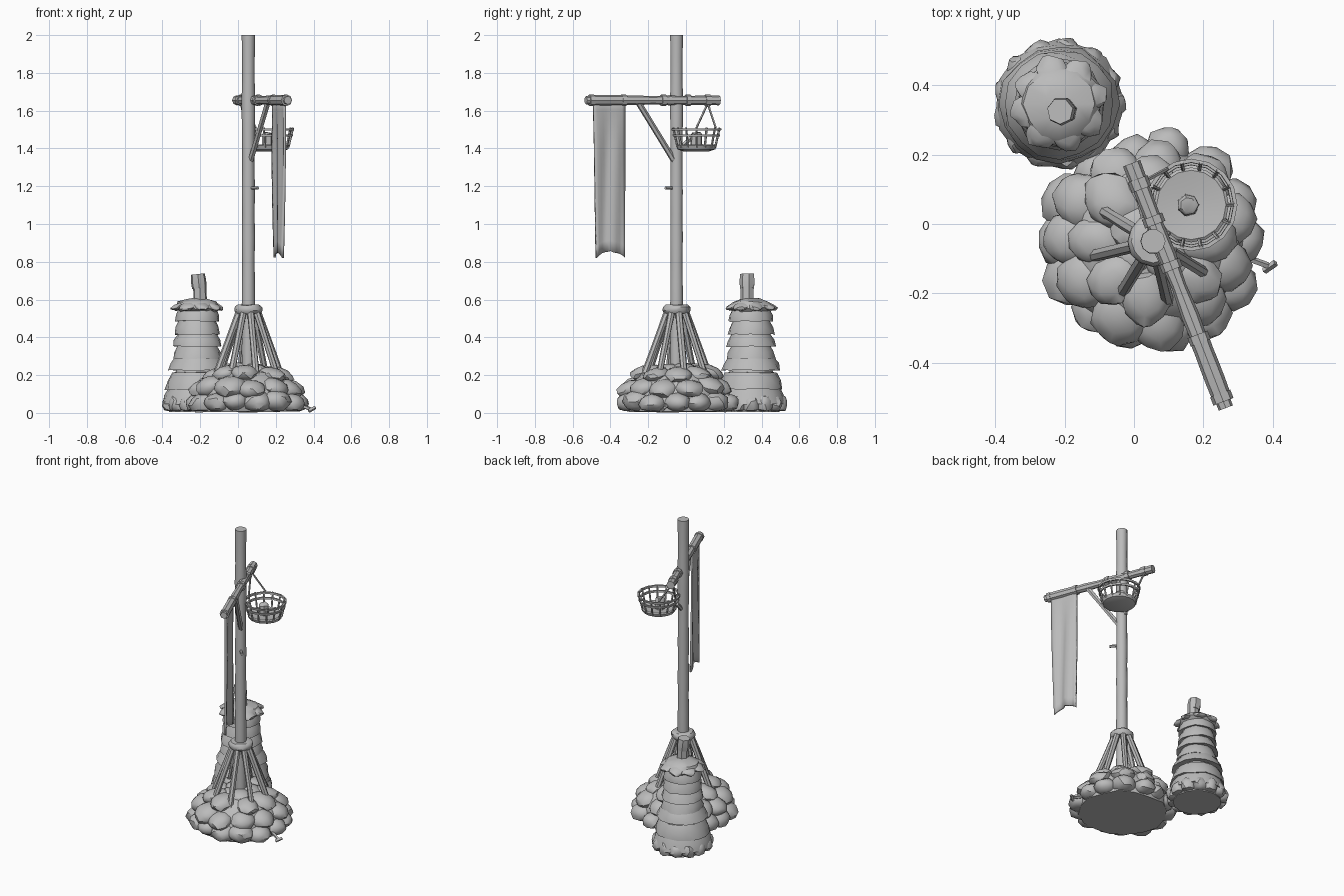
import bpy, bmesh, math, random
from mathutils import Vector, Matrix

if "Cube" in bpy.data.objects:
    bpy.data.objects.remove(bpy.data.objects["Cube"])

random.seed(7)
grey = bpy.data.materials.new("plain_grey")
grey.diffuse_color = (0.5, 0.5, 0.5, 1)
grey.use_nodes = True
grey.node_tree.nodes["Principled BSDF"].inputs["Base Color"].default_value = grey.diffuse_color
PX, PY = 0.055, -0.05          # post axis
BX, BY = 0.165, 0.055          # basket axis
TX, TY = -0.215, 0.345         # tiered stack axis


def finish(name, bm, angle=40):
    bmesh.ops.recalc_face_normals(bm, faces=bm.faces)
    me = bpy.data.meshes.new(name)
    bm.to_mesh(me)
    bm.free()
    ob = bpy.data.objects.new(name, me)
    bpy.context.collection.objects.link(ob)
    me.materials.append(grey)
    bpy.ops.object.select_all(action='DESELECT')
    ob.select_set(True)
    bpy.context.view_layer.objects.active = ob
    bpy.ops.object.shade_smooth_by_angle(angle=math.radians(angle))
    return ob


def lathe(bm, cx, cy, profile, n, jitter=0.0, closed=False):
    """Revolve (radius, z) points round a vertical axis, capping open ends."""
    rings = []
    for r, z in profile:
        ring = []
        for i in range(n):
            a = math.tau * i / n
            k = r * (1 + random.uniform(-jitter, jitter))
            dz = random.uniform(-jitter, jitter) * 0.1
            ring.append(bm.verts.new((cx + k * math.cos(a), cy + k * math.sin(a), max(0, z + dz))))
        rings.append(ring)
    pairs = list(zip(rings, rings[1:]))
    if closed:
        pairs.append((rings[-1], rings[0]))
    for a, b in pairs:
        for i in range(n):
            j = (i + 1) % n
            bm.faces.new((a[i], a[j], b[j], b[i]))
    if not closed:
        bm.faces.new(rings[0])
        bm.faces.new(rings[-1])


def pole(bm, p, q, r, n=8, steps=1, wobble=0.0):
    """Round bar from p to q with slightly uneven rings."""
    p, q = Vector(p), Vector(q)
    rot = (q - p).to_track_quat('Z', 'Y')
    prev = None
    for s in range(steps + 1):
        c = p.lerp(q, s / steps)
        k = r * (1 + random.uniform(-wobble, wobble))
        ring = [bm.verts.new(c + rot @ Vector((k * math.cos(math.tau * i / n),
                                               k * math.sin(math.tau * i / n), 0))) for i in range(n)]
        if prev:
            for i in range(n):
                j = (i + 1) % n
                bm.faces.new((prev[i], prev[j], ring[j], ring[i]))
        else:
            bm.faces.new(ring)
        prev = ring
    bm.faces.new(prev)


def rock(bm, c, a, size, tilt=0.0, jitter=0.12):
    """Lumpy stone with its first axis pointing outwards, flat on the ground."""
    m = (Matrix.Translation(c) @ Matrix.Rotation(a, 4, 'Z') @ Matrix.Rotation(tilt, 4, 'Y')
         @ Matrix.Diagonal((*size, 1)))
    for v in bmesh.ops.create_icosphere(bm, subdivisions=2, radius=1)['verts']:
        v.co = m @ (v.co * (1 + random.uniform(-jitter, jitter)))
        v.co.z = max(v.co.z, 0.01)


def beam_at(y, z=1.655):
    return Vector((-0.005 + (0.17 - y) * 0.385, y, z))


# Main post, crossbeam and peg
bm = bmesh.new()
pole(bm, (PX, PY, 0.1), (PX, PY, 2.0), 0.035, 10, 16, 0.07)
finish("post", bm)
bm = bmesh.new()
pole(bm, beam_at(0.175), beam_at(-0.53), 0.024, 8, 8, 0.12)
finish("crossbeam", bm)
bm = bmesh.new()
for y in (-0.50, -0.33, -0.12, 0.01):
    pole(bm, beam_at(y - 0.012), beam_at(y + 0.012), 0.031, 8)
finish("beam_bindings", bm)
bm = bmesh.new()
pole(bm, (0.07, -0.07, 1.19), (0.105, -0.108, 1.19), 0.009, 6)
finish("post_peg", bm)

# Braces under the beam
bm = bmesh.new()
pole(bm, (PX + 0.01, PY - 0.01, 1.33), beam_at(-0.25, 1.64), 0.016, 6, 3, 0.08)
pole(bm, (PX, PY, 1.38), beam_at(0.03, 1.46), 0.013, 6)
finish("braces", bm)

# Collar and splayed legs
bm = bmesh.new()
lathe(bm, PX, PY, [(0.03, 0.52), (0.065, 0.525), (0.075, 0.54), (0.074, 0.56),
                   (0.062, 0.572), (0.03, 0.572)], 12, 0.03)
finish("collar", bm)
bm = bmesh.new()
for i in range(8):
    a = math.tau * (i + 0.3) / 8
    c, s = math.cos(a), math.sin(a)
    pole(bm, (PX + 0.048 * c, PY + 0.048 * s, 0.54), (PX + 0.18 * c, PY + 0.18 * s, 0.19), 0.018, 7, 3, 0.08)
finish("support_legs", bm)

# Stone mound: solid core with rings of rocks
bm = bmesh.new()
lathe(bm, PX - 0.005, PY, [(0.27, 0.005), (0.28, 0.06), (0.25, 0.14), (0.19, 0.21), (0.1, 0.235)], 16, 0.04)
finish("mound_core", bm)
bm = bmesh.new()
for ring, (count, dist, z, size, tilt) in enumerate([
        (14, 0.255, 0.055, (0.075, 0.075, 0.055), 0.1),
        (11, 0.225, 0.135, (0.085, 0.08, 0.05), 0.3),
        (8, 0.16, 0.205, (0.09, 0.075, 0.042), 0.25),
        (4, 0.065, 0.225, (0.07, 0.065, 0.035), 0.1)]):
    for i in range(count):
        a = math.tau * (i + 0.5 * (ring % 2) + random.uniform(-0.12, 0.12)) / count
        d = dist * random.uniform(0.95, 1.06)
        k = random.uniform(0.88, 1.12)
        rock(bm, (PX - 0.005 + d * math.cos(a), PY + d * math.sin(a), z + random.uniform(-0.01, 0.01)),
             a, [e * k for e in size], tilt, 0.07)
finish("mound_rocks", bm, 35)
bm = bmesh.new()
pole(bm, (0.33, -0.1, 0.04), (0.385, -0.12, 0.02), 0.01, 5)
pole(bm, (0.375, -0.135, 0.01), (0.408, -0.112, 0.028), 0.01, 4)
finish("ground_twig", bm)

# Basket: dish, slats, double rim and candle
bm = bmesh.new()
lathe(bm, BX, BY, [(0.07, 1.385), (0.1, 1.395), (0.108, 1.415), (0.1, 1.42), (0.04, 1.412)], 16)
finish("basket_dish", bm)
bm = bmesh.new()
for i in range(14):
    a = math.tau * i / 14
    c, s = math.cos(a), math.sin(a)
    pole(bm, (BX + 0.102 * c, BY + 0.102 * s, 1.405), (BX + 0.126 * c, BY + 0.126 * s, 1.51), 0.006, 5)
finish("basket_slats", bm)
bm = bmesh.new()
for r, z in ((0.126, 1.5), (0.119, 1.468)):
    lathe(bm, BX, BY, [(r - 0.005, z - 0.006), (r + 0.005, z - 0.006),
                       (r + 0.007, z + 0.006), (r - 0.004, z + 0.006)], 16, 0, True)
finish("basket_rims", bm)
bm = bmesh.new()
lathe(bm, BX - 0.01, BY, [(0.032, 1.41), (0.03, 1.475), (0.022, 1.485)], 7, 0.05)
finish("candle", bm)
bm = bmesh.new()
for end in ((0.042, 0.055, 1.51), (0.095, 0.158, 1.51)):
    pole(bm, beam_at(0.115, 1.64), end, 0.006, 5)
pole(bm, beam_at(0.1), beam_at(0.13), 0.03, 8)
finish("basket_ropes", bm)

# Banner: folded cloth with a notched hem
bm = bmesh.new()
cols, rows = 10, 14
grid = []
for r in range(rows + 1):
    t = r / rows
    row = []
    for c in range(cols + 1):
        u = c / cols
        y = -0.492 + 0.168 * u + 0.016 * t * (1 - u)
        p = beam_at(y)
        hem = 0.82 + 0.045 * (1 - abs(2 * u - 1)) + 0.008 * math.sin(9 * u)
        p.z = 1.665 * (1 - t) + hem * t
        p.x = p.x * (1 - 0.45 * t) + 0.45 * t * 0.215 + 0.008 * math.sin(u * 10 + 2 * t) * min(1, 3 * t)
        row.append(bm.verts.new(p))
    grid.append(row)
for r in range(rows):
    for c in range(cols):
        bm.faces.new((grid[r][c], grid[r][c + 1], grid[r + 1][c + 1], grid[r + 1][c]))
cloth = finish("banner", bm, 60)
mod = cloth.modifiers.new("thickness", 'SOLIDIFY')
mod.thickness, mod.offset = 0.012, 0
bm = bmesh.new()
pole(bm, beam_at(-0.32), beam_at(-0.495), 0.029, 8, 4, 0.06)
finish("banner_sleeve", bm)

# Tiered stack: core wrapped in flared ragged skirts
bm = bmesh.new()
lathe(bm, TX, TY, [(0.15, 0.005), (0.14, 0.15), (0.1, 0.26), (0.09, 0.56)], 12)
finish("stack_core", bm)
bm = bmesh.new()
for r0, z0, r1, z1 in [(0.15, 0.14, 0.185, 0.045), (0.135, 0.215, 0.17, 0.125), (0.115, 0.30, 0.158, 0.225),
                       (0.1, 0.36, 0.13, 0.285), (0.1, 0.42, 0.13, 0.35), (0.095, 0.49, 0.122, 0.415),
                       (0.095, 0.555, 0.118, 0.485)]:
    lathe(bm, TX, TY, [(r0 * 0.8, z0), (r0, z0), ((r0 + r1) / 2 + 0.006, (z0 + z1) / 2),
                       (r1, z1), (r0 * 0.85, z1 + 0.012)], 16, 0.035)
finish("stack_skirts", bm)
bm = bmesh.new()
for i in range(13):
    a = math.tau * i / 13
    rock(bm, (TX + 0.15 * math.cos(a), TY + 0.15 * math.sin(a), 0.045), a, (0.042, 0.045, 0.05), 0.2)
finish("stack_base_stones", bm, 35)

# Drooping cap made of broad leaves, with a stem
bm = bmesh.new()
lathe(bm, TX, TY, [(0.1, 0.535), (0.12, 0.555), (0.1, 0.588), (0.045, 0.605)], 12, 0.05)
for i in range(8):
    a = math.tau * (i + 0.3) / 8
    rock(bm, (TX + 0.09 * math.cos(a), TY + 0.09 * math.sin(a), 0.567), a, (0.056, 0.045, 0.018), 0.35)
finish("stack_cap", bm)
bm = bmesh.new()
pole(bm, (TX + 0.015, TY - 0.02, 0.58), (TX + 0.012, TY - 0.02, 0.68), 0.036, 7, 2, 0.05)
pole(bm, (TX + 0.01, TY - 0.02, 0.66), (TX + 0.002, TY - 0.02, 0.735), 0.04, 7, 2, 0.08)
finish("stack_stem", bm, 30)
